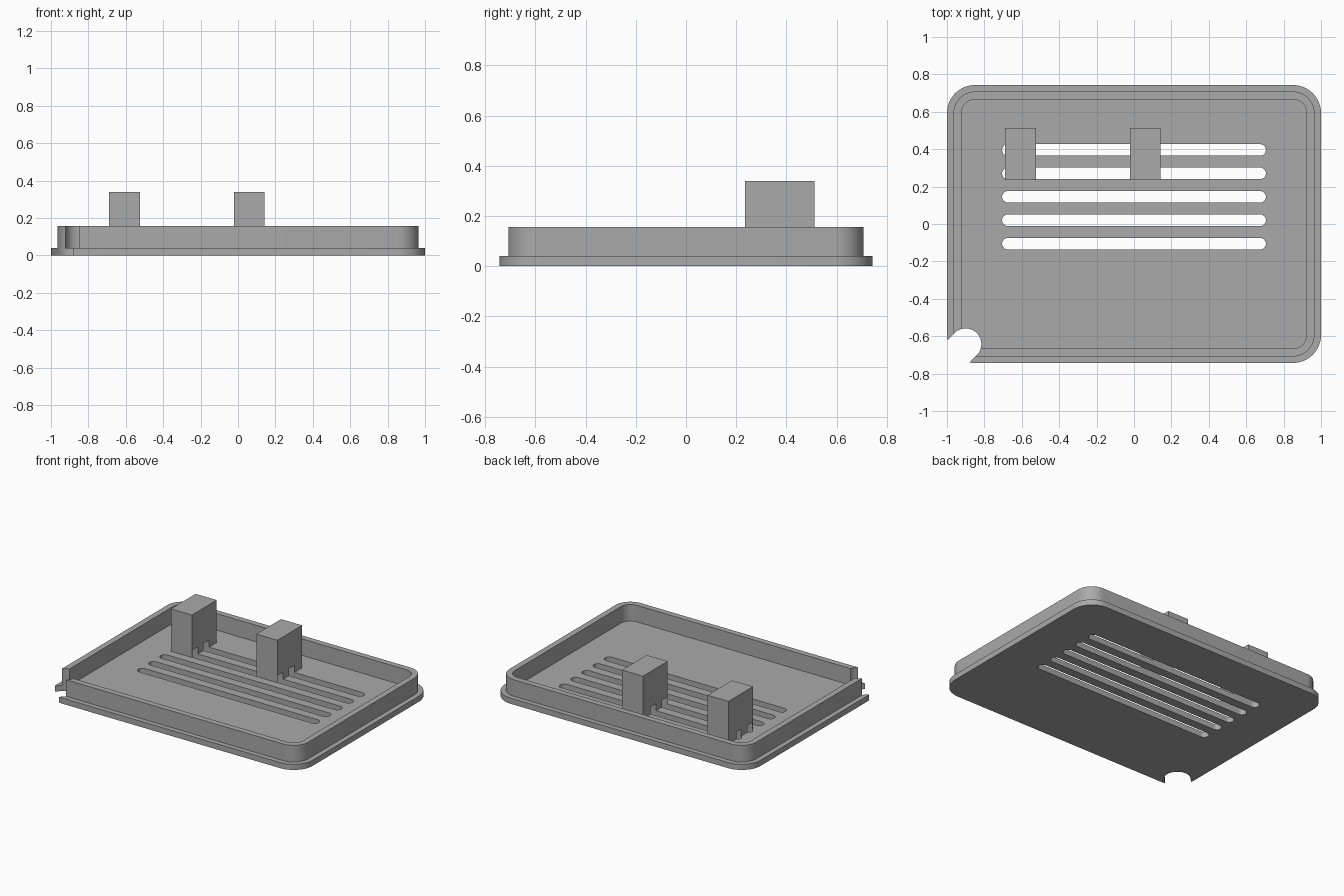
import bpy, bmesh, math
from mathutils import Matrix, Vector

if "Cube" in bpy.data.objects:
    bpy.data.objects.remove(bpy.data.objects["Cube"])

HALF_X, HALF_Y, CORNER = 1.0, 0.743, 0.15
LIP_Z, RIM_Z, FLOOR_Z = 0.04, 0.157, 0.04
SLOT_R, SLOT_Z = 0.031, 0.09

grey = bpy.data.materials.new("plain grey")
grey.use_nodes = True
colour = (0.4, 0.4, 0.4, 1)
grey.diffuse_color = colour
grey.node_tree.nodes["Principled BSDF"].inputs["Base Color"].default_value = colour


def make_object(name, bm):
    bmesh.ops.recalc_face_normals(bm, faces=bm.faces)
    mesh = bpy.data.meshes.new(name)
    bm.to_mesh(mesh)
    bm.free()
    mesh.materials.append(grey)
    obj = bpy.data.objects.new(name, mesh)
    bpy.context.collection.objects.link(obj)
    return obj


def rounded_outline(hx, hy, r, steps=12):
    pts = []
    for quarter, (sx, sy) in enumerate([(1, 1), (-1, 1), (-1, -1), (1, -1)]):
        for i in range(steps + 1):
            a = math.pi / 2 * (quarter + i / steps)
            pts.append((sx * (hx - r) + r * math.cos(a), sy * (hy - r) + r * math.sin(a)))
    return pts


def loft(name, rings):
    """Join equal-length closed rings of points and cap both ends."""
    bm = bmesh.new()
    loops = [[bm.verts.new(p) for p in ring] for ring in rings]
    for a, b in zip(loops, loops[1:]):
        for i in range(len(a)):
            j = (i + 1) % len(a)
            bm.faces.new((a[i], a[j], b[j], b[i]))
    bm.faces.new(loops[0])
    bm.faces.new(loops[-1])
    return make_object(name, bm)


def capsule(name, half_len, r, z0, z1, place):
    """Upright prism with a rounded-end slot outline."""
    pts = []
    for side in (0, 1):
        for i in range(17):
            a = math.pi * (side + i / 16) - math.pi / 2
            x = (half_len - r) * (1 - 2 * side) + r * math.cos(a)
            pts.append((x, r * math.sin(a)))
    rings = [[place @ Vector((x, y, z)) for x, y in pts] for z in (z0, z1)]
    obj = loft(name, rings)
    obj.hide_render = True
    obj.hide_set(True)
    return obj


def cut(obj, cutters):
    for c in cutters:
        mod = obj.modifiers.new("cut", 'BOOLEAN')
        mod.operation, mod.solver, mod.object = 'DIFFERENCE', 'EXACT', c


# Tray: lip, upright rim and floor in one closed shell
steps = [(0, 0), (0, LIP_Z), (0.035, LIP_Z), (0.035, RIM_Z), (0.077, RIM_Z), (0.077, FLOOR_Z)]
tray = loft("tray", [
    [(x, y, z) for x, y in rounded_outline(HALF_X - d, HALF_Y - d, CORNER - d)]
    for d, z in steps])

# Vent slots
vents = [capsule(f"vent_cutter_{i + 1}", 0.705, SLOT_R, -0.1, SLOT_Z,
                 Matrix.Translation((0, 0.396 - 0.1253 * i, 0))) for i in range(5)]

# Diagonal cable notch in the front corner
half = 0.3
centre = Vector((-0.9, -0.642, 0))
along = Vector((1, 1, 0)).normalized()
notch = capsule("cable_notch_cutter", half, 0.084, -0.1, 0.5,
                Matrix.Translation(centre - along * (half - 0.084))
                @ Matrix.Rotation(math.pi / 4, 4, 'Z'))
cut(tray, vents + [notch])

# Two blocks, notched where they bridge the vents
blocks = []
for name, x in (("right_block", -0.607), ("left_block", 0.06)):
    bm = bmesh.new()
    bmesh.ops.create_cube(bm, size=1, matrix=Matrix.Translation((x, 0.374, (FLOOR_Z + 0.34) / 2))
                          @ Matrix.Diagonal((0.164, 0.276, 0.34 - FLOOR_Z, 1)))
    block = make_object(name, bm)
    cut(block, vents[:2])
    blocks.append(block)

# Bake the cuts, then smooth the rounded corners
bpy.context.view_layer.update()
depsgraph = bpy.context.evaluated_depsgraph_get()
baked = [(o, bpy.data.meshes.new_from_object(o.evaluated_get(depsgraph))) for o in [tray] + blocks]
for obj, mesh in baked:
    obj.modifiers.clear()
    obj.data = mesh
for cutter in vents + [notch]:
    bpy.data.objects.remove(cutter)
bpy.ops.object.select_all(action='DESELECT')
for obj in [tray] + blocks:
    obj.select_set(True)
bpy.context.view_layer.objects.active = tray
bpy.ops.object.shade_smooth_by_angle(angle=math.radians(30))
